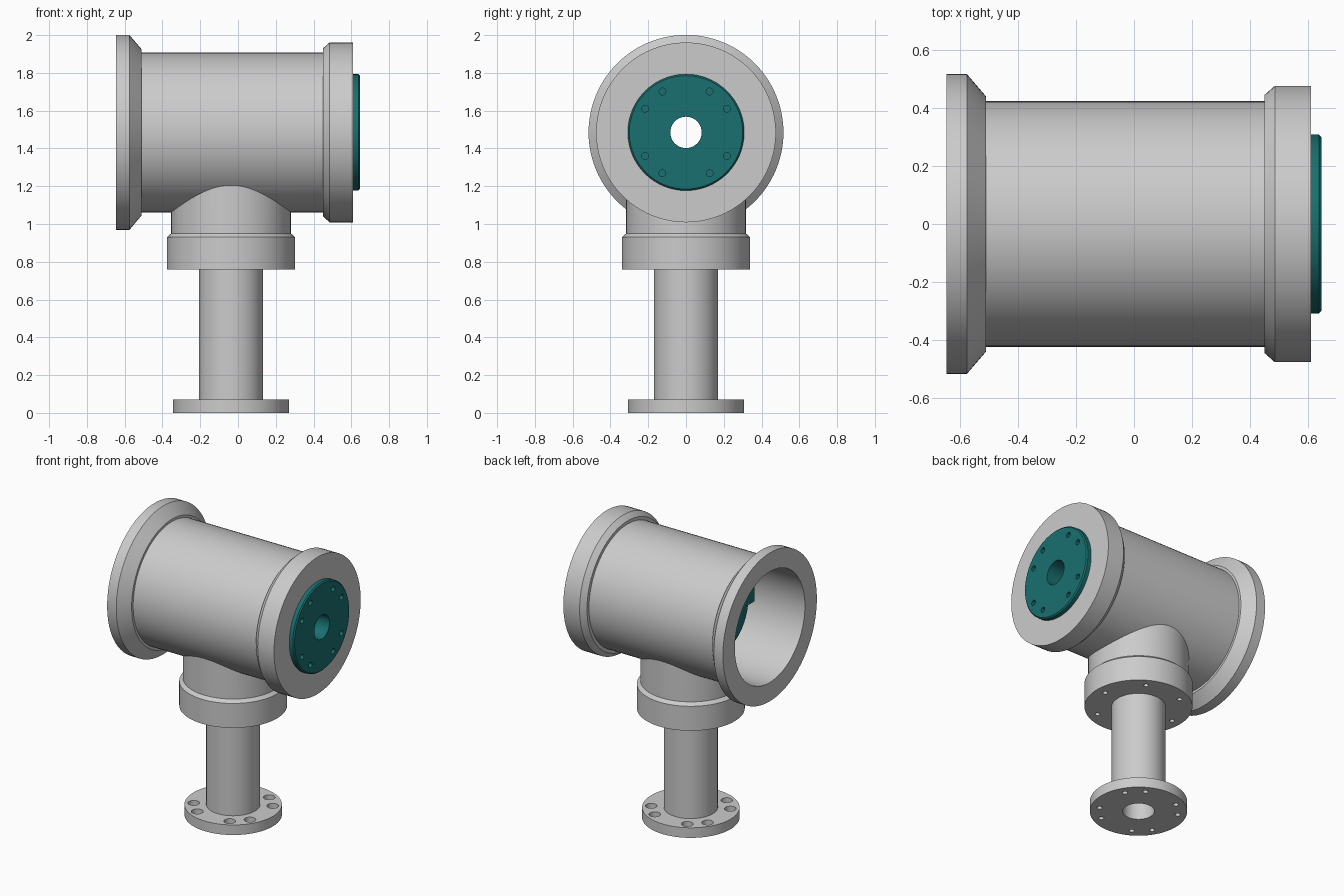
import bpy, bmesh, math
from mathutils import Matrix, Vector

if "Cube" in bpy.data.objects:
    bpy.data.objects.remove(bpy.data.objects["Cube"])

CX, AZ = -0.037, 1.485          # branch centre x, chamber axis height
ALONG_X = Matrix.Translation((0, 0, AZ)) @ Matrix.Rotation(math.pi / 2, 4, 'Y')
UPRIGHT = Matrix.Translation((CX, 0, 0))


def make(name, bm, mat=None):
    bmesh.ops.recalc_face_normals(bm, faces=bm.faces)
    me = bpy.data.meshes.new(name)
    bm.to_mesh(me)
    bm.free()
    ob = bpy.data.objects.new(name, me)
    bpy.context.collection.objects.link(ob)
    if mat:
        me.materials.append(mat)
    return ob


def revolve(name, profile, frame, closed=False, mat=None, n=96):
    """Turn (radius, height) points about the local z axis of frame."""
    bm = bmesh.new()
    rings = [[bm.verts.new(frame @ Vector((r * math.cos(2 * math.pi * i / n),
                                           r * math.sin(2 * math.pi * i / n), h)))
              for i in range(n)] for r, h in profile]
    pairs = list(zip(rings, rings[1:]))
    if closed:
        pairs.append((rings[-1], rings[0]))
    else:
        bm.faces.new(rings[0])
        bm.faces.new(rings[-1])
    for a, b in pairs:
        for i in range(n):
            j = (i + 1) % n
            bm.faces.new((a[i], a[j], b[j], b[i]))
    return make(name, bm, mat)


def drills(name, frame, angles, circle, radius, h0, h1):
    """A ring of small cylinders used for drilling bolt holes."""
    bm = bmesh.new()
    for a in map(math.radians, angles):
        at = Matrix.Translation((circle * math.cos(a), circle * math.sin(a), (h0 + h1) / 2))
        bmesh.ops.create_cone(bm, cap_ends=True, segments=24, radius1=radius, radius2=radius,
                              depth=h1 - h0, matrix=frame @ at)
    return make(name, bm)


def combine(ob, tool, op='DIFFERENCE'):
    m = ob.modifiers.new(op.title(), 'BOOLEAN')
    m.object, m.operation, m.solver = tool, op, 'EXACT'
    bpy.context.view_layer.objects.active = ob
    bpy.ops.object.modifier_apply(modifier=m.name)
    bpy.data.objects.remove(tool)


PAIRS = [q + a for q in (0, 90, 180, 270) for a in (30, 60)]
teal = bpy.data.materials.new("teal")
teal.diffuse_color = (0.01, 0.16, 0.16, 1)
teal.use_nodes = True
teal.node_tree.nodes["Principled BSDF"].inputs["Base Color"].default_value = teal.diffuse_color

# Chamber: flanged horizontal barrel joined to the neck and collar below
chamber = revolve("chamber", [(.516, -.645), (.516, -.575), (.44, -.51), (.423, -.51), (.423, .45),
                              (.445, .45), (.476, .485), (.476, .61)], ALONG_X)
combine(chamber, revolve("neck", [(.34, .76), (.34, .93), (.317, .95), (.317, AZ)], UPRIGHT), 'UNION')
combine(chamber, revolve("barrel_cavity", [(.385, -.7), (.385, .53)], ALONG_X))
combine(chamber, revolve("neck_cavity", [(.27, .83), (.27, AZ)], UPRIGHT))
combine(chamber, revolve("end_opening", [(.15, .4), (.15, .7)], ALONG_X))
combine(chamber, revolve("collar_bore", [(.1, .7), (.1, .9)], UPRIGHT))
combine(chamber, drills("collar_holes", UPRIGHT, range(0, 360, 60), .275, .016, .7, .8))

# Pedestal: hollow post on a drilled round foot
pedestal = revolve("pedestal", [(.1, 0), (.307, 0), (.307, .07), (.17, .07), (.17, .765), (.1, .765)],
                   UPRIGHT, closed=True)
combine(pedestal, drills("foot_holes", UPRIGHT, PAIRS, .25, .017, -.1, .1))
combine(pedestal, drills("foot_counterbores", UPRIGHT, PAIRS, .25, .037, .03, .1))

# Insert: teal end cover, hollow stem and inner head
insert = revolve("insert", [(.083, .645), (.3, .645), (.308, .637), (.308, .61), (.13, .61), (.13, -.23),
                            (.27, -.23), (.27, -.29), (.083, -.29)], ALONG_X, closed=True, mat=teal)
combine(insert, drills("cover_holes", ALONG_X, PAIRS, .25, .018, .62, .7))

# Side tabs on the inner head
bm = bmesh.new()
for s in (-1, 1):
    bmesh.ops.create_cube(bm, size=1, matrix=Matrix.Translation((-.26, s * .295, AZ + .02))
                          @ Matrix.Diagonal((.06, .09, .13, 1)))
tabs = make("head_tabs", bm, teal)

bpy.ops.object.select_all(action='DESELECT')
for ob in (chamber, pedestal, insert):
    ob.select_set(True)
bpy.context.view_layer.objects.active = chamber
bpy.ops.object.shade_smooth_by_angle(angle=math.radians(25))
